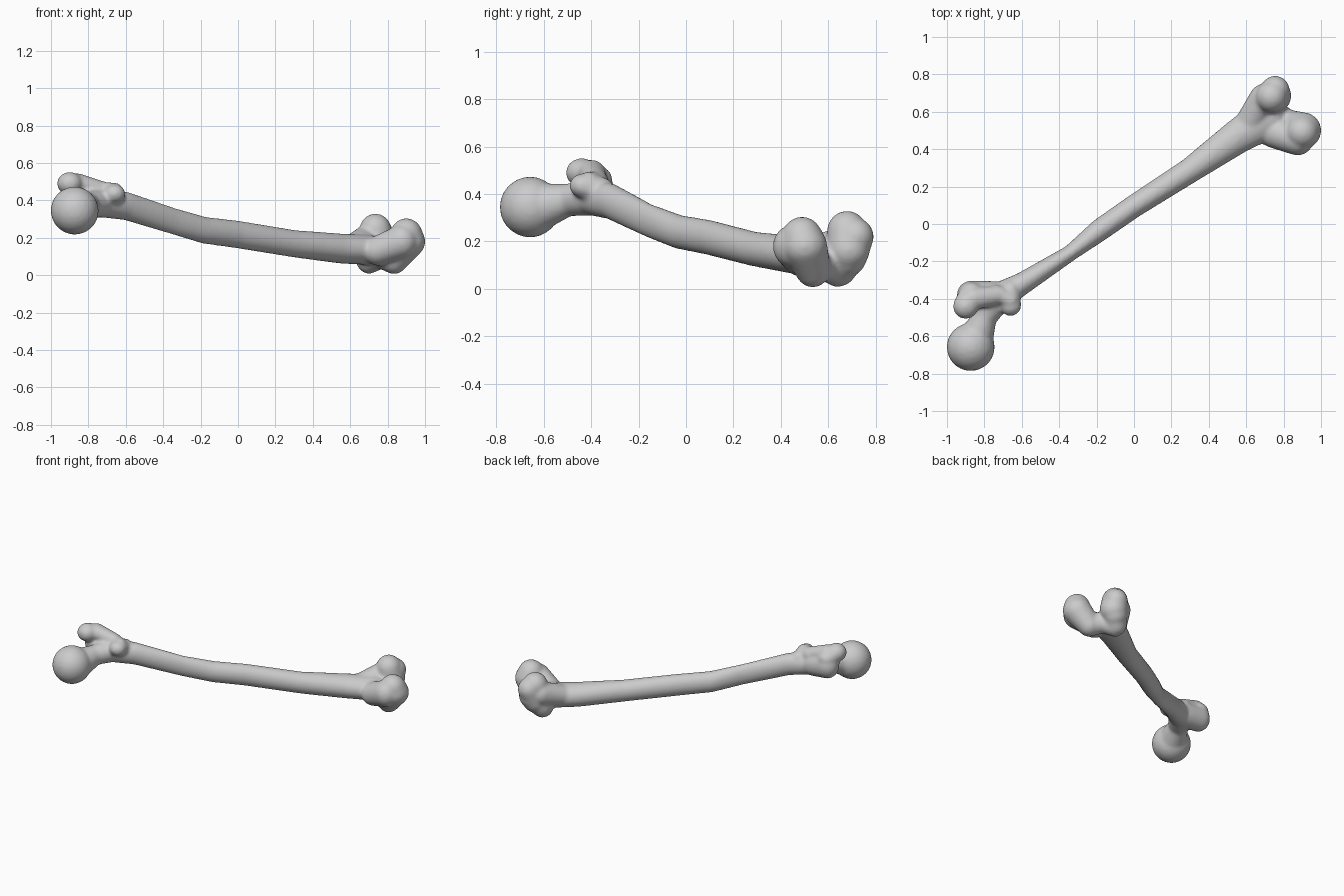
import bpy, bmesh
from mathutils import Matrix, Vector

cube = bpy.data.objects.get("Cube")
if cube:
    bpy.data.objects.remove(cube)

YAW = 0.585  # direction of the shaft seen from above
bm = bmesh.new()


def limb(*stations):
    """Join balls (x, y, z, half width, half height) into one tapered rounded limb."""
    balls = []
    for x, y, z, width, height in stations:
        place = (Matrix.Translation((x, y, z)) @ Matrix.Rotation(YAW, 4, 'Z')
                 @ Matrix.Diagonal((width, width, height, 1)))
        balls.append([place @ v.co for v in unit_ball])
    pairs = list(zip(balls, balls[1:])) or [(balls[0], [])]
    for a, b in pairs:
        verts = [bm.verts.new(co) for co in a + b]
        hull = bmesh.ops.convex_hull(bm, input=verts)
        spare = {g for g in hull["geom_interior"] + hull["geom_unused"]
                 if isinstance(g, bmesh.types.BMVert)}
        bmesh.ops.delete(bm, geom=list(spare), context='VERTS')


ball_source = bmesh.new()
bmesh.ops.create_icosphere(ball_source, subdivisions=3, radius=1)
unit_ball = list(ball_source.verts)

# Bowed shaft, flaring at the knee end
limb((-.74, -.40, .385, .08, .075), (-.60, -.32, .37, .06, .076),
     (-.34, -.155, .287, .043, .072), (-.18, -.03, .24, .06, .072),
     (0, .095, .217, .061, .074), (.3, .287, .168, .068, .073),
     (.55, .465, .142, .092, .08), (.70, .56, .135, .11, .08))

# Hip ball and neck
limb((-.873, -.658, .345, .129, .129))
limb((-.84, -.60, .35, .09, .095), (-.80, -.50, .375, .066, .068),
     (-.75, -.41, .385, .085, .078))

# Large outer knob beside the neck
limb((-.75, -.38, .39, .075, .08), (-.87, -.38, .41, .078, .09))
limb((-.87, -.375, .46, .065, .06), (-.90, -.44, .49, .068, .062))
limb((-.86, -.40, .495, .06, .05), (-.72, -.38, .45, .05, .05))

# Small inner knob and the ridge linking the knobs
limb((-.66, -.435, .435, .058, .052), (-.66, -.35, .41, .05, .06))
limb((-.74, -.37, .45, .045, .05), (-.66, -.41, .45, .045, .045))

# Outer knee knuckle
limb((.735, .68, .24, .086, .09), (.75, .685, .165, .092, .09),
     (.70, .65, .09, .072, .08))
limb((.69, .675, .19, .073, .08), (.62, .54, .15, .08, .07))
limb((.755, .715, .22, .078, .08), (.735, .68, .14, .085, .09))

# Inner knee knuckle
limb((.90, .49, .215, .087, .09), (.905, .50, .18, .097, .09),
     (.835, .535, .085, .075, .08))
limb((.875, .45, .18, .084, .09), (.75, .49, .13, .085, .08))

# Grooved knee front between the knuckles
limb((.70, .64, .085, .07, .078), (.765, .585, .105, .065, .07),
     (.83, .535, .085, .07, .078))

mesh = bpy.data.meshes.new("thigh_bone")
bm.to_mesh(mesh)
bm.free()
ball_source.free()
bone = bpy.data.objects.new("thigh_bone", mesh)
bpy.context.collection.objects.link(bone)

grey = bpy.data.materials.new("bone_grey")
grey.use_nodes = True
colour = (0.6, 0.6, 0.6, 1)
grey.diffuse_color = colour
grey.node_tree.nodes["Principled BSDF"].inputs["Base Color"].default_value = colour
mesh.materials.append(grey)

# Fuse the parts into one soft continuous surface
fuse = bone.modifiers.new("fuse", 'REMESH')
fuse.mode = 'VOXEL'
fuse.voxel_size = 0.01
fuse.use_smooth_shade = True
soften = bone.modifiers.new("soften", 'SMOOTH')
soften.factor = 0.5
soften.iterations = 10
